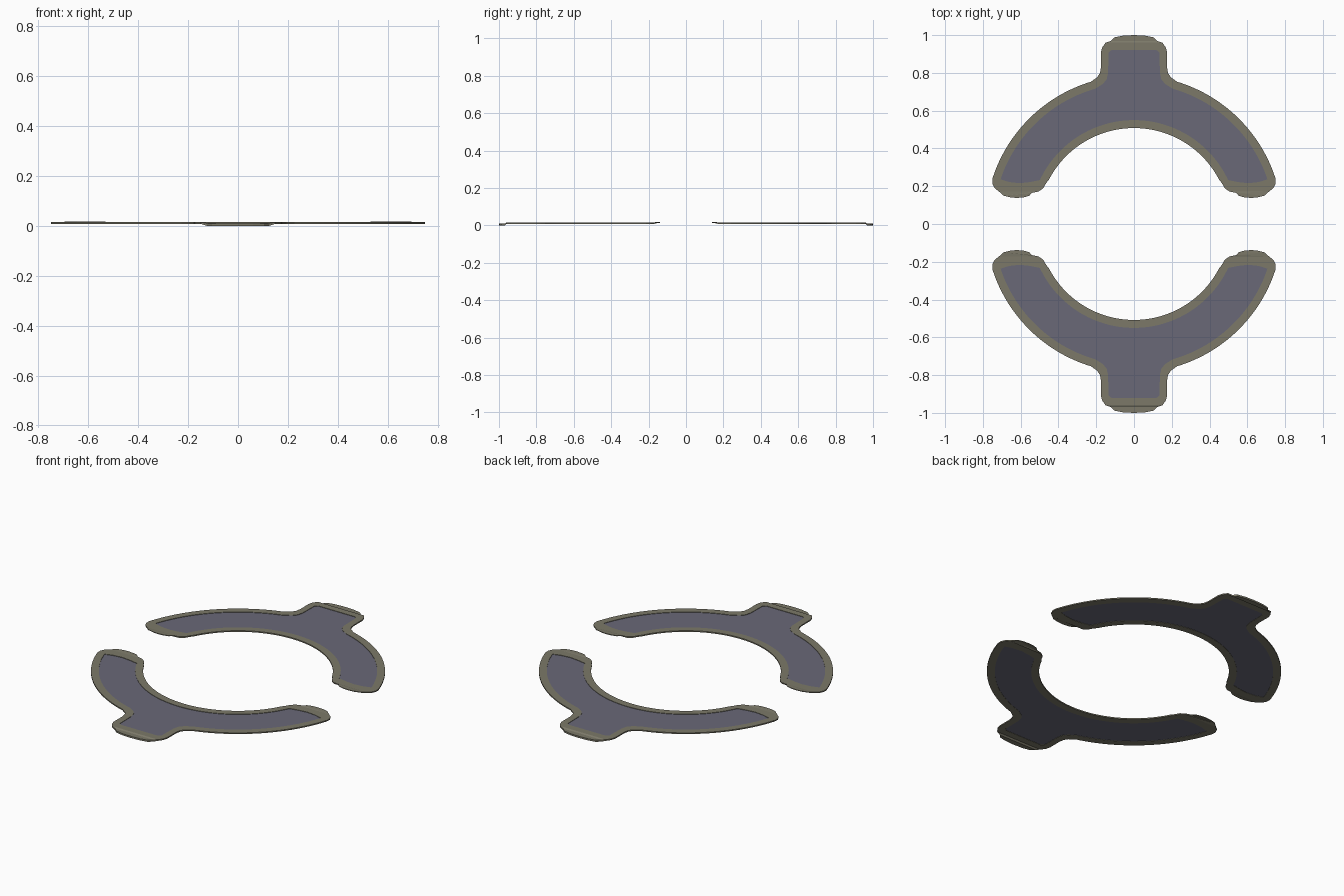
import bpy, bmesh
from math import cos, sin, radians

if "Cube" in bpy.data.objects:
    bpy.data.objects.remove(bpy.data.objects["Cube"])


def material(name, rgb):
    m = bpy.data.materials.new(name)
    m.diffuse_color = (*rgb, 1)
    m.use_nodes = True
    m.node_tree.nodes["Principled BSDF"].inputs["Base Color"].default_value = m.diffuse_color
    return m


RIM = material("olive grey rim", (0.20, 0.19, 0.14))
PANEL = material("slate panel", (0.142, 0.14, 0.185))


def arc(r, a0, a1, n):
    return [(r * cos(radians(a0 + (a1 - a0) * i / n)),
             r * sin(radians(a0 + (a1 - a0) * i / n))) for i in range(n + 1)]


def full(half):
    # mirror the right half of an outline across x = 0
    return half + [(-x, y) for x, y in reversed(half) if x > 1e-4]


# outline of the whole arm: tab, outer arc, rounded end, inner arc
outer = full(
    [(0, 1.0), (.06, .997), (.105, .988), (.125, .968), (.15, .96),
     (.168, .935), (.175, .91), (.175, .83), (.18, .80), (.195, .777)]
    + arc(.787, 73.2, 17.8, 30)
    + [(.75, .215), (.738, .19), (.715, .172), (.69, .15), (.655, .141),
       (.62, .138), (.585, .141), (.555, .149), (.54, .165), (.505, .172),
       (.48, .19), (.466, .215)]
    + arc(.508, 27.7, 90, 30))

# outline of the recessed panel
inner = full(
    [(0, .92), (.12, .92), (.135, .907), (.137, .80), (.145, .765), (.165, .741)]
    + arc(.745, 74, 18.5, 30)
    + [(.66, .222), (.605, .216), (.55, .222)]
    + arc(.55, 25, 90, 30))


def plate(name, loops, z0, z1, mat, bend=None):
    cu = bpy.data.curves.new(name + "_outline", 'CURVE')
    cu.dimensions = '2D'
    cu.fill_mode = 'BOTH'
    cu.extrude = (z1 - z0) / 2
    for pts in loops:
        s = cu.splines.new('POLY')
        s.points.add(len(pts) - 1)
        for p, (x, y) in zip(s.points, pts):
            p.co = (x, y, 0, 1)
        s.use_cyclic_u = True
    tmp = bpy.data.objects.new(name + "_tmp", cu)
    bpy.context.collection.objects.link(tmp)
    dg = bpy.context.evaluated_depsgraph_get()
    me = bpy.data.meshes.new_from_object(tmp.evaluated_get(dg))
    bpy.data.objects.remove(tmp)
    bpy.data.curves.remove(cu)
    me.name = name
    bm = bmesh.new()
    bm.from_mesh(me)
    bmesh.ops.remove_doubles(bm, verts=bm.verts, dist=0.0002)
    for v in bm.verts:
        top = v.co.z > 0
        v.co.z += (z0 + z1) / 2
        if bend:
            v.co.z += bend(v.co, top)
    bmesh.ops.recalc_face_normals(bm, faces=bm.faces)
    for f in bm.faces:
        f.smooth = False
        f.material_index = 0
    bm.to_mesh(me)
    bm.free()
    me.materials.clear()
    me.materials.append(mat)
    ob = bpy.data.objects.new(name, me)
    bpy.context.collection.objects.link(ob)
    # second arm on the opposite side
    mod = ob.modifiers.new("opposite_arm", 'MIRROR')
    mod.use_axis = (False, True, False)
    mod.use_mirror_merge = False
    return ob


def overlap(co, top):
    # tab tip drops to the ground, arm ends thin out and rise
    if co.y > .965:
        return -.005 if top else -.008
    if co.y < .168 and abs(co.x) > .5:
        return .002 if top else .005
    return 0


plate("arm_rim", [outer, inner], .008, .015, RIM, overlap)
plate("arm_panel", [inner], .0095, .0125, PANEL)
